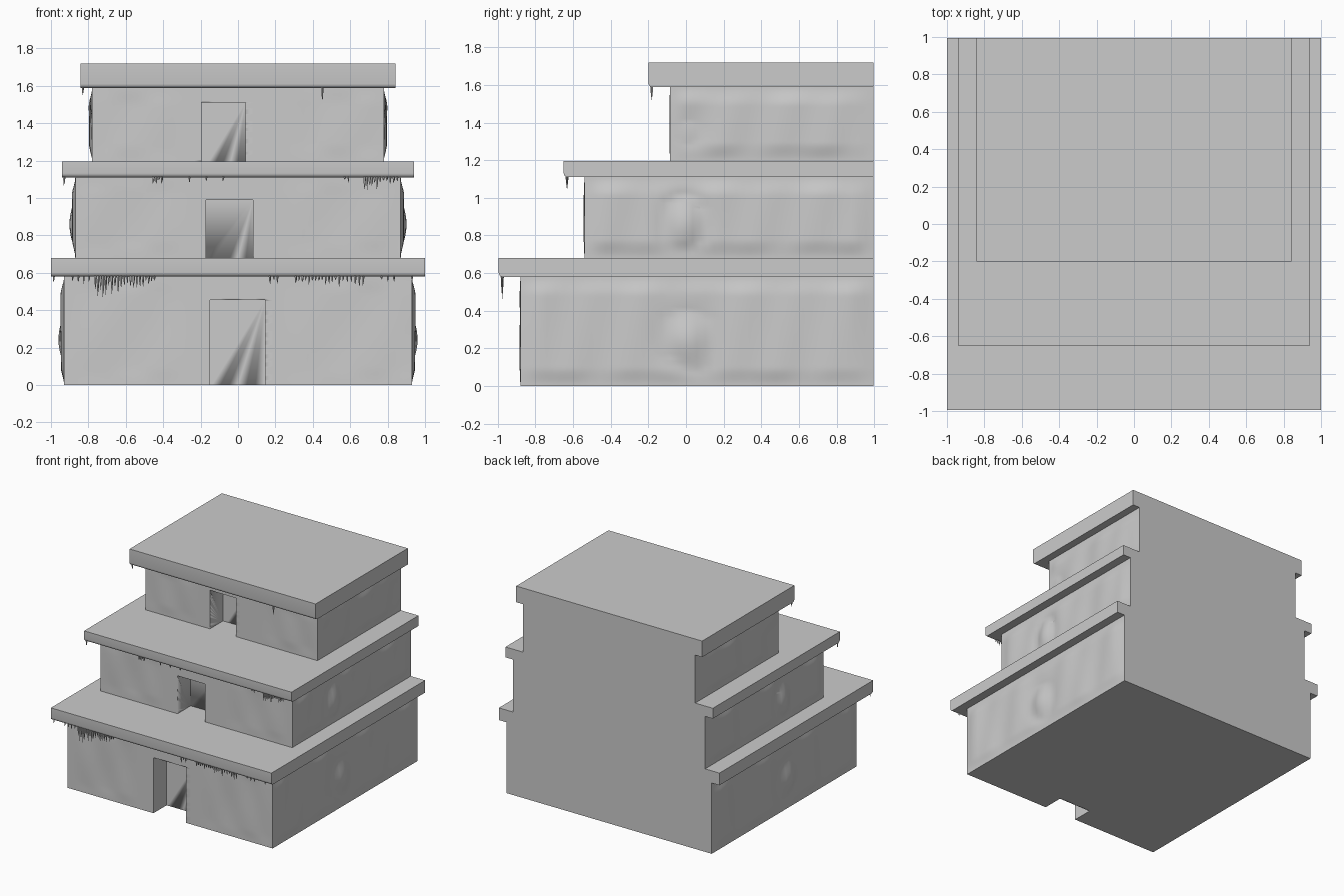
import bpy, bmesh, math, random

if "Cube" in bpy.data.objects:
    bpy.data.objects.remove(bpy.data.objects["Cube"])

random.seed(4)
BACK = 0.995


def finish(bm, name, angle=30):
    bmesh.ops.recalc_face_normals(bm, faces=bm.faces)
    me = bpy.data.meshes.new(name)
    bm.to_mesh(me)
    bm.free()
    ob = bpy.data.objects.new(name, me)
    bpy.context.collection.objects.link(ob)
    bpy.ops.object.select_all(action='DESELECT')
    ob.select_set(True)
    bpy.context.view_layer.objects.active = ob
    bpy.ops.object.shade_smooth_by_angle(angle=math.radians(angle))
    return ob


def box(x0, x1, y0, y1, z0, z1, cuts=0):
    bm = bmesh.new()
    bmesh.ops.create_cube(bm, size=1)
    if cuts:
        bmesh.ops.subdivide_edges(bm, edges=bm.edges[:], cuts=cuts, use_grid_fill=True)
    for v in bm.verts:
        v.co.x = x0 + (v.co.x + 0.5) * (x1 - x0)
        v.co.y = y0 + (v.co.y + 0.5) * (y1 - y0)
        v.co.z = z0 + (v.co.z + 0.5) * (z1 - z0)
    return bm


def ease(d, width):
    t = max(0.0, min(1.0, d / width))
    return t * t * (3 - 2 * t)


# Worn plaster walls with a recessed doorway
def walls(name, w, y0, z0, z1, bump, door):
    bm = box(-w, w, y0, BACK, z0, z1, 39)
    for v in bm.verts:
        x, y, z = v.co
        rim_z = ease(min(z - z0, z1 - z), 0.1)
        if abs(abs(x) - w) < 1e-4:
            rim = rim_z * ease(min(y - y0, BACK - y), 0.1)
            wave = 0.004 * math.sin(11 * y + 3 * z) + 0.003 * math.sin(23 * y - 5 * z)
            lump = (bump + 0.012) * math.exp(-(y / 0.1) ** 2 - ((z - z0 - 0.42 * (z1 - z0)) / 0.14) ** 2)
            v.co.x += math.copysign(rim * (wave - 0.012 + lump), x)
        elif abs(y - y0) < 1e-4:
            side = ease(w - abs(x), 0.1) * ease(abs(x) - 0.25, 0.2)
            v.co.y += 0.004 * rim_z * side * math.sin(17 * x + 2) * math.sin(9 * z + 5 * x)
    body = finish(bm, name)
    dx0, dx1, dz = door
    cutter = finish(box(dx0, dx1, y0 - 0.1, y0 + 0.17, z0 - 0.1, dz), "doorway_cutter")
    cutter.hide_render = True
    mod = body.modifiers.new("doorway", 'BOOLEAN')
    mod.operation = 'DIFFERENCE'
    mod.solver = 'EXACT'
    mod.object = cutter
    bpy.context.view_layer.objects.active = body
    bpy.ops.object.modifier_apply(modifier=mod.name)
    bpy.data.objects.remove(cutter)


# Roof slab with a rounded lower front edge
def slab(name, w, y0, z0, z1, r=0.022):
    prof = [(BACK, z0), (BACK, z1), (y0, z1)]
    for i in range(5):
        a = math.pi / 2 * i / 4
        prof.append((y0 + r - r * math.cos(a), z0 + r - r * math.sin(a)))
    bm = bmesh.new()
    f = bm.faces.new([bm.verts.new((-w, y, z)) for y, z in prof])
    ext = bmesh.ops.extrude_face_region(bm, geom=[f])
    verts = [g for g in ext["geom"] if isinstance(g, bmesh.types.BMVert)]
    bmesh.ops.translate(bm, verts=verts, vec=(2 * w, 0, 0))
    finish(bm, name)


# Ragged drips hanging under the front edge: (start x, end x, count, max length)
def drips(name, y, z, clusters):
    bm = bmesh.new()
    for x0, x1, n, length in clusters:
        for i in range(n):
            x = x0 + (x1 - x0) * (i + 0.5) / n
            h = length * (random.uniform(0.4, 1) if n > 1 else 1)
            r = random.uniform(0.006, 0.01)
            top = z + 0.015
            ring = [bm.verts.new((x + r * math.cos(k * math.tau / 5),
                                  y + r * math.sin(k * math.tau / 5), top)) for k in range(5)]
            mid = [bm.verts.new((x + 0.55 * (v.co.x - x), y + 0.55 * (v.co.y - y), z - 0.5 * h))
                   for v in ring]
            tip = bm.verts.new((x + random.uniform(-0.004, 0.004), y, z - h))
            bm.faces.new(ring)
            for k in range(5):
                j = (k + 1) % 5
                bm.faces.new((ring[k], ring[j], mid[j], mid[k]))
                bm.faces.new((mid[k], mid[j], tip))
    finish(bm, name)


# Three stepped storeys, flush at the back
walls("lower_walls", 0.93, -0.88, 0.0, 0.58, 0.03, (-0.15, 0.145, 0.455))
walls("middle_walls", 0.87, -0.54, 0.68, 1.11, 0.026, (-0.17, 0.08, 0.99))
walls("upper_walls", 0.78, -0.085, 1.195, 1.588, 0.008, (-0.195, 0.04, 1.51))
slab("lower_roof", 1.0, -0.995, 0.58, 0.68)
slab("middle_roof", 0.94, -0.65, 1.11, 1.195)
slab("upper_roof", 0.843, -0.2, 1.588, 1.72)

drips("lower_drips", -0.976, 0.58, [
    (-0.985, -0.985, 1, 0.03), (-0.9, -0.78, 4, 0.045), (-0.77, -0.7, 5, 0.13),
    (-0.7, -0.5, 12, 0.1), (-0.5, -0.44, 4, 0.05), (0.16, 0.22, 3, 0.045),
    (0.3, 0.53, 13, 0.05), (0.53, 0.68, 7, 0.06), (0.75, 0.85, 3, 0.03), (0.93, 0.93, 1, 0.02)])
drips("middle_drips", -0.632, 1.11, [
    (-0.93, -0.93, 1, 0.045), (-0.46, -0.4, 4, 0.035), (-0.26, -0.26, 1, 0.03),
    (-0.17, -0.17, 1, 0.02), (-0.08, -0.08, 1, 0.02), (0.56, 0.6, 2, 0.03),
    (0.67, 0.75, 6, 0.075), (0.75, 0.86, 6, 0.045)])
drips("upper_drips", -0.182, 1.588, [(-0.83, -0.83, 1, 0.04), (0.45, 0.45, 1, 0.07)])
